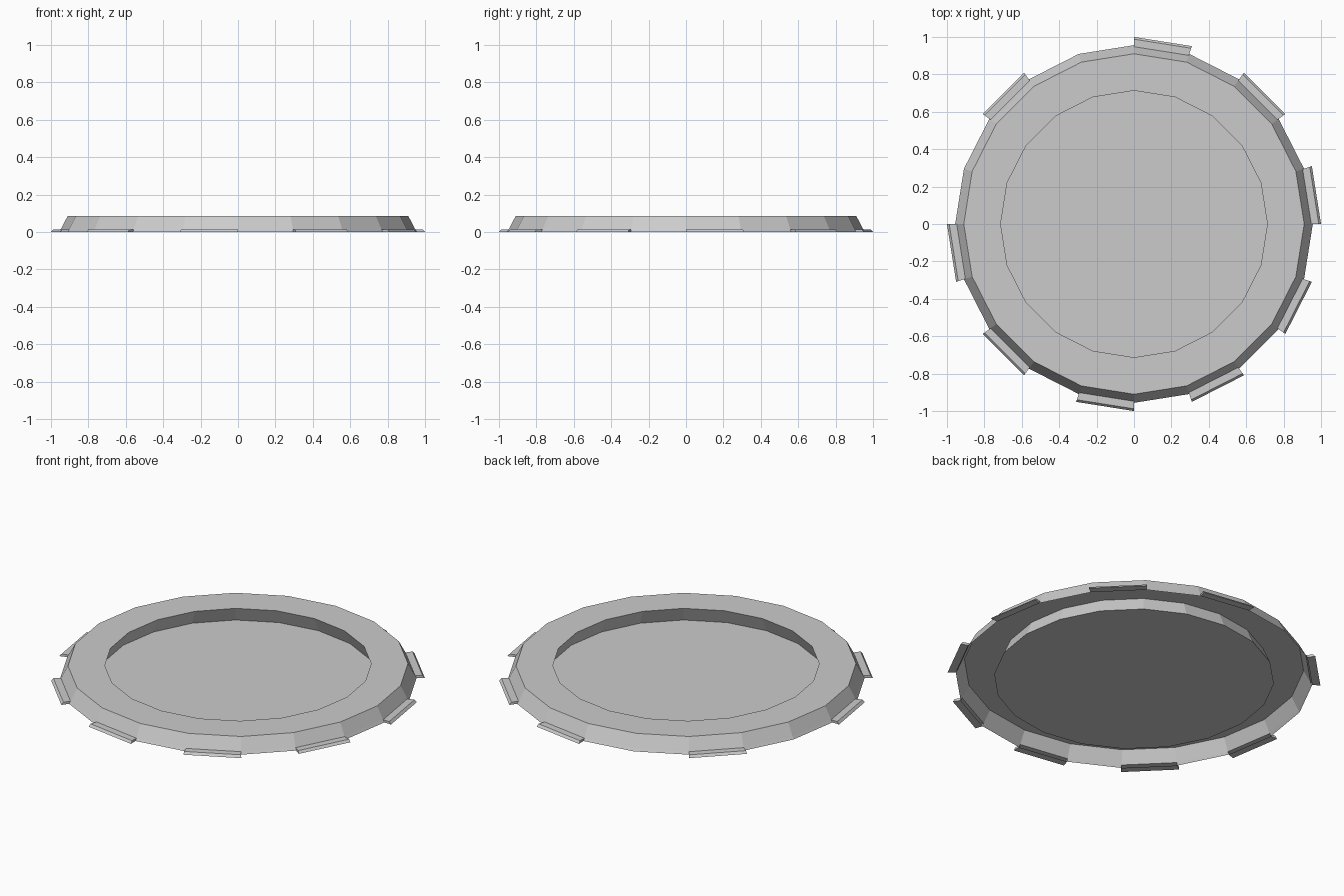
import bpy
import bmesh
from math import cos, sin, tau

cube = bpy.data.objects.get("Cube")
if cube:
    bpy.data.objects.remove(cube, do_unlink=True)

SIDES = 20
TAB_SIDES = (0, 2, 4, 7, 10, 12, 14, 16, 18)
TAB_HEIGHT = 0.014

# Radius and height: floor edge, inner lip, outer lip, tab line, foot
PROFILE = [(0.75, 0), (0.713, 0.086), (0.91, 0.086), (0.948, TAB_HEIGHT), (0.956, 0)]

grey = bpy.data.materials.new("light_grey")
grey.use_nodes = True
colour = (0.6, 0.6, 0.6, 1)
grey.diffuse_color = colour
grey.node_tree.nodes["Principled BSDF"].inputs["Base Color"].default_value = colour

bm = bmesh.new()
rings = []
for radius, height in PROFILE:
    rings.append([bm.verts.new((radius * cos(tau * i / SIDES), radius * sin(tau * i / SIDES), height))
                  for i in range(SIDES)])

# Round floor, then the open-bottomed raised rim
bm.faces.new(rings[0])
tab_faces = []
for level, (a, b) in enumerate(zip(rings, rings[1:])):
    for i in range(SIDES):
        j = (i + 1) % SIDES
        face = bm.faces.new((a[i], b[i], b[j], a[j]))
        if level == 3 and i in TAB_SIDES:
            tab_faces.append(face)

bmesh.ops.recalc_face_normals(bm, faces=bm.faces[:])

# Low grip tabs pulled radially out of the foot
for face in bmesh.ops.extrude_discrete_faces(bm, faces=tab_faces)["faces"]:
    for v in face.verts:
        reach = 1.0 if v.co.z < TAB_HEIGHT / 2 else 0.988
        scale = reach / v.co.xy.length
        v.co.x *= scale
        v.co.y *= scale

bm.normal_update()
mesh = bpy.data.meshes.new("round_tray")
bm.to_mesh(mesh)
bm.free()
mesh.materials.append(grey)
tray = bpy.data.objects.new("round_tray", mesh)
bpy.context.collection.objects.link(tray)
